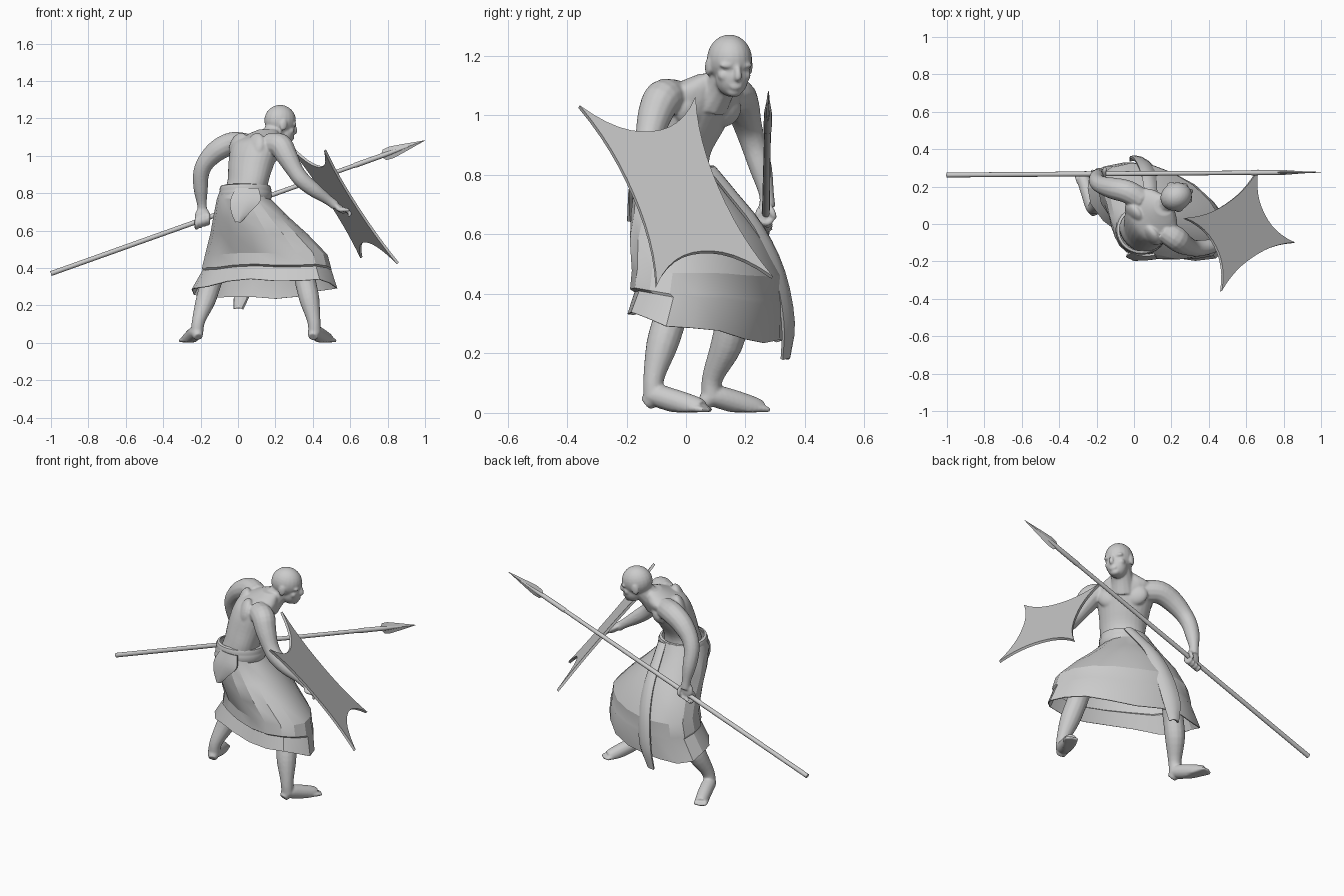
import bpy, bmesh, math
from mathutils import Vector, Matrix, Quaternion

if "Cube" in bpy.data.objects:
    bpy.data.objects.remove(bpy.data.objects["Cube"])


def finish(name, bm, angle=35, solid=0):
    bmesh.ops.recalc_face_normals(bm, faces=bm.faces)
    me = bpy.data.meshes.new(name)
    bm.to_mesh(me)
    bm.free()
    ob = bpy.data.objects.new(name, me)
    bpy.context.collection.objects.link(ob)
    bpy.ops.object.select_all(action='DESELECT')
    ob.select_set(True)
    bpy.context.view_layer.objects.active = ob
    if solid:
        m = ob.modifiers.new("thickness", 'SOLIDIFY')
        m.thickness, m.offset = solid, 0
        bpy.ops.object.modifier_apply(modifier=m.name)
    if angle:
        bpy.ops.object.shade_smooth_by_angle(angle=math.radians(angle))
    return ob


def loft(bm, rings, closed=True, caps=True):
    vs = [[bm.verts.new(p) for p in r] for r in rings]
    n = len(vs[0])
    for a, b in zip(vs, vs[1:]):
        for i in range(n if closed else n - 1):
            j = (i + 1) % n
            bm.faces.new((a[i], a[j], b[j], b[i]))
    if caps:
        bm.faces.new(vs[0])
        bm.faces.new(vs[-1])


def spline(rows, k=4):
    """Catmull-Rom through rows of any width."""
    P = [Vector(r) for r in rows]
    P = [P[0] * 2 - P[1]] + P + [P[-1] * 2 - P[-2]]
    out = []
    for a, b, c, d in zip(P, P[1:], P[2:], P[3:]):
        for s in range(k):
            t = s / k
            out.append(.5 * (2 * b + (c - a) * t + (2 * a - 5 * b + 4 * c - d) * t * t
                             + (3 * b - a - 3 * c + d) * t ** 3))
    return out + [P[-2]]


def tube(bm, rows, n=14, k=4):
    """Round limb through (x, y, z, radius) rows, kept above the floor."""
    S = spline(rows, k)
    C = [s.to_3d() for s in S]
    d0 = Vector((0, 0, 1))
    q = Quaternion()
    rings = []
    for i, c in enumerate(C):
        d = (C[min(i + 1, len(C) - 1)] - C[max(i - 1, 0)]).normalized()
        q = d0.rotation_difference(d) @ q
        d0 = d
        ring = []
        for j in range(n):
            a = j * math.tau / n
            p = c + q @ Vector((math.cos(a), math.sin(a), 0)) * S[i][3]
            p.z = max(p.z, .002)
            ring.append(p)
        rings.append(ring)
    loft(bm, rings)


def ball(bm, mat, loc, rad):
    bmesh.ops.create_uvsphere(bm, u_segments=20, v_segments=14, radius=1,
                              matrix=mat @ Matrix.Translation(loc) @ Matrix.Diagonal((*rad, 1)))


def place(loc, yaw, pitch=0):
    return (Matrix.Translation(loc) @ Matrix.Rotation(math.radians(yaw), 4, 'Z')
            @ Matrix.Rotation(math.radians(pitch), 4, 'Y'))


# Body: overlapping parts fused by a voxel remesh
bm = bmesh.new()
torso = [(.04, -.03, .68, .14, .11, 45), (.04, -.035, .80, .125, .105, 45), (.055, -.03, .87, .122, .1, 42),
         (.07, 0, .95, .135, .112, 40), (.09, .03, 1.03, .15, .12, 38), (.105, .05, 1.08, .155, .108, 36),
         (.135, .075, 1.115, .1, .074, 36), (.16, .095, 1.14, .05, .05, 36)]
rings = []
for row in spline(torso):
    M = place(row[:3], row[5])
    rings.append([M @ Vector((row[4] * math.cos(i * math.tau / 28), row[3] * math.sin(i * math.tau / 28), 0))
                  for i in range(28)])
loft(bm, rings)
chest = place((.09, .035, 1.03), 38, 15)
for s in (-1, 1):
    ball(bm, chest, (.064, s * .062, .005), (.036, .075, .06))   # chest muscles
    ball(bm, chest, (-.056, s * .07, .0), (.036, .07, .08))      # shoulder blades

# Head and neck
tube(bm, [(.14, .075, 1.05, .075), (.175, .11, 1.10, .06), (.215, .14, 1.15, .055)])
head = place((.23, .148, 1.187), 20, 10)
ball(bm, head, (-.005, 0, 0), (.086, .075, .084))
ball(bm, head, (.03, 0, -.055), (.054, .056, .066))
ball(bm, head, (.056, 0, -.097), (.024, .028, .02))
ball(bm, head, (.08, 0, -.078), (.008, .022, .011))
tube(bm, [(*(head @ Vector(p)), r) for p, r in
          (((.068, 0, 0), .01), ((.082, 0, -.022), .011), ((.088, 0, -.044), .013), ((.072, 0, -.052), .012))])
for s in (-1, 1):
    ball(bm, head, (.06, s * .03, -.008), (.018, .028, .011))    # brows
    ball(bm, head, (.048, s * .04, -.045), (.022, .018, .02))    # cheekbones
    ball(bm, head, (-.008, s * .074, -.025), (.02, .009, .031))  # ears

# Arms
tube(bm, [(.04, .13, 1.06, .062), (-.035, .172, 1.064, .062), (-.11, .19, 1.028, .058), (-.172, .208, .965, .048),
          (-.198, .228, .9, .043), (-.199, .252, .82, .038), (-.193, .27, .74, .026), (-.188, .274, .69, .027)])
tube(bm, [(.16, -.035, 1.06, .06), (.225, -.078, 1.055, .065), (.26, -.105, 1.0, .058), (.305, -.125, .92, .046),
          (.345, -.13, .868, .044), (.41, -.12, .815, .039), (.48, -.1, .765, .027), (.52, -.09, .735, .026)])
# Hands: palm, fingers, thumb
ball(bm, place((-.19, .264, .675), 0), (0, 0, 0), (.042, .022, .05))
ball(bm, place((.535, -.085, .725), -10, 40), (0, 0, 0), (.05, .036, .018))
for i in range(4):
    x = -.222 + i * .021
    z = .37 + (x + 1) * .355
    tube(bm, [(x, .248, z + .02, .011), (x, .242, z - .01, .011), (x, .265, z - .032, .011),
              (x, .29, z - .022, .009)], 8)
    y = -.118 + i * .021
    tube(bm, [(.555, y, .72, .011), (.582, y, .706, .011), (.6, y - .004, .69, .01),
              (.588, y - .004, .675, .008)], 8)
tube(bm, [(-.17, .27, .70, .013), (-.155, .29, .675, .012), (-.16, .298, .65, .009)], 8)
tube(bm, [(.53, -.1, .72, .013), (.55, -.125, .71, .012), (.595, -.13, .712, .009)], 8)

# Legs and feet
tube(bm, [(.1, -.06, .68, .1), (.22, -.05, .55, .09), (.345, -.03, .41, .066), (.36, -.05, .33, .057),
          (.382, -.08, .23, .054), (.405, -.108, .12, .036), (.41, -.11, .05, .034)])
tube(bm, [(0, .03, .66, .1), (-.05, .13, .53, .085), (-.11, .18, .41, .064), (-.14, .16, .33, .056),
          (-.172, .137, .23, .054), (-.21, .09, .12, .036), (-.22, .085, .05, .034)])
feet = [[(.4, -.135, .03, .024), (.41, -.1, .055, .038), (.435, -.045, .042, .04), (.472, .03, .018, .038),
         (.488, .055, .012, .03)],
        [(-.212, .058, .03, .024), (-.222, .09, .055, .037), (-.24, .15, .042, .039), (-.265, .225, .018, .037),
         (-.278, .255, .012, .03)]]
for f in feet:
    tube(bm, f)
    tip = Vector(f[-1][:3])
    d = (tip - Vector(f[2][:3])).to_2d().normalized()
    for i in range(5):
        o = (i - 2) * .014
        x, y = tip.x - d.y * o, tip.y + d.x * o
        e = .028 - abs(i - 2) * .004
        tube(bm, [(x - d.x * .03, y - d.y * .03, .016, .011), (x, y, .013, .011),
                  (x + d.x * e, y + d.y * e, .01, .008)], 8)
body = finish("body", bm, 0)
m = body.modifiers.new("fuse", 'REMESH')
m.mode, m.voxel_size, m.use_smooth_shade = 'VOXEL', .0055, True
m = body.modifiers.new("soften", 'SMOOTH')
m.factor, m.iterations = .5, 6


# Skirt: skewed oval rings from waist to rippled hem, few sides for flat folds
def oval(cx, cy, z, rx, ry, skew=0, drop=0, ripple=0, n=18):
    out = []
    for i in range(n):
        t = i * math.tau / n
        w = 1 + ripple * math.sin(t * 7 + 1)
        out.append((cx + rx * w * math.cos(t), cy + ry * w * math.sin(t - skew),
                    z - drop * math.sin(t - skew / 2) - ripple * .5 * math.cos(5 * t)))
    return out


bm = bmesh.new()
loft(bm, [oval(.04, -.03, .83, .128, .124), oval(.03, -.022, .77, .14, .15, .05),
          oval(.07, .01, .67, .2, .192, .2), oval(.112, .04, .58, .258, .23, .35),
          oval(.15, .072, .47, .325, .252, .48, .01, .006), oval(.15, .07, .4, .343, .256, .5, .02, .01),
          oval(.152, .078, .388, .342, .249, .5, .022, .01),
          oval(.135, .065, .288, .387, .26, .52, .05, .02)], caps=False)
finish("skirt", bm, 22, .005)

# Wrapped belt
bm = bmesh.new()
loft(bm, [oval(.04, -.03, z, .128 + r, .123 + r, 0, .01, 0, 28) for z, r in
          ((.765, .008), (.78, .013), (.805, .012), (.812, .009), (.82, .011), (.838, .004), (.842, -.01))],
     caps=False)
finish("belt", bm, 40)


# Hanging cloth strips: (x, y, z, half width), slightly bowed across
def ribbon(name, rows, side, out, bow=.015):
    bm = bmesh.new()
    side, out = Vector(side).normalized(), Vector(out).normalized()
    loft(bm, [[s.to_3d() + side * s[3] * u + out * bow * (1 - u * u) for u in (-1, -.5, 0, .5, 1)]
              for s in spline(rows, 3)], closed=False, caps=False)
    finish(name, bm, 40, .012)


ribbon("front_sash", [(.1, .08, .82, .03), (.09, .15, .735, .033), (.08, .24, .62, .04),
                      (.06, .31, .47, .048), (.03, .342, .3, .05), (0, .33, .18, .025)],
       (1, -.35, 0), (.35, 1, .4))
ribbon("belt_flap", [(.05, -.155, .825, .06), (.04, -.174, .76, .08), (.015, -.18, .70, .05),
                     (.0, -.182, .645, .012)], (1, -.1, 0), (0, -1, 0), .01)

# Four-pointed flat shield with concave edges
bm = bmesh.new()
corner = [Vector(c) for c in ((.27, .03, 1.06), (.465, -.36, 1.03), (.855, -.1, .425))]
corner.append(corner[0] + corner[2] - corner[1])
mid = (corner[0] + corner[2]) / 2
rim = []
for a, b, depth in zip(corner, corner[1:] + corner[:1], (.34, .27, .33, .27)):
    for i in range(12):
        t = i / 12
        p = a.lerp(b, t)
        rim.append(p + (mid - (a + b) / 2) * depth * (1 - abs(2 * t - 1) ** 2.2))
bm.faces.new([bm.verts.new(p) for p in rim])
finish("shield", bm, 0, .014)

# Spear: shaft, socket and flat leaf blade
butt, tip = Vector((-1, .262, .37)), Vector((1, .277, 1.082))
d = (tip - butt).normalized()
flat = Vector((0, 1, 0))
up = flat.cross(d).normalized()


def spear_part(name, rows, n, angle):
    bm = bmesh.new()
    loft(bm, [[butt.lerp(tip, t) + up * w * math.cos(i * math.tau / n) + flat * h * math.sin(i * math.tau / n)
               for i in range(n)] for t, w, h in rows])
    finish(name, bm, angle)


spear_part("spear_shaft", [(0, .013, .013), (.45, .013, .013), (.88, .011, .011)], 12, 40)
spear_part("spear_socket", [(.81, .012, .012), (.815, .014, .014), (.9, .013, .013), (.97, .003, .003)], 12, 40)
spear_part("spear_blade", [(.885, .012, .006), (.892, .03, .007), (.91, .033, .008), (.94, .023, .006),
                           (.975, .01, .004), (1, .001, .001)], 4, 20)
